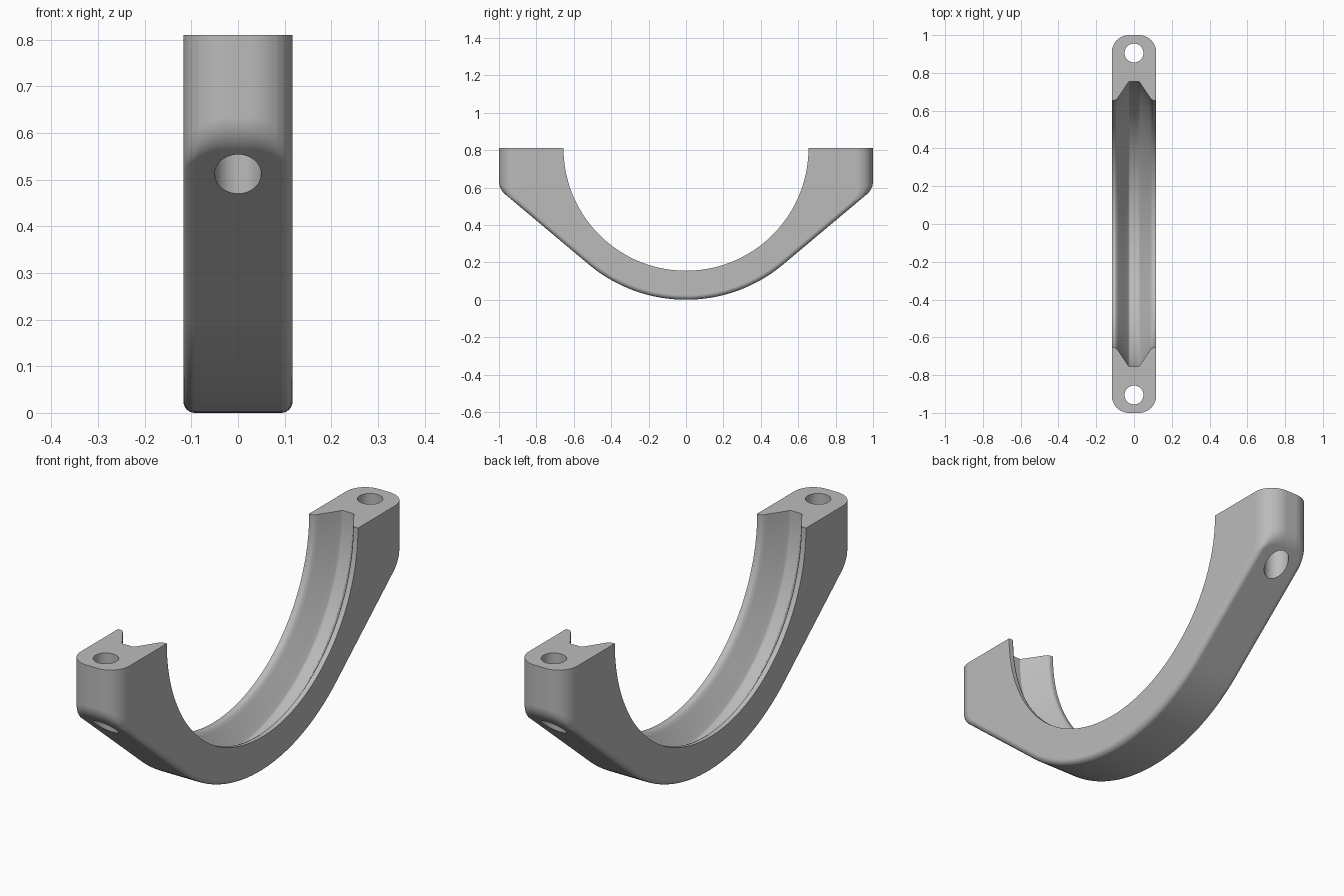
import bpy, bmesh
from math import sin, cos, sqrt, radians

if "Cube" in bpy.data.objects:
    bpy.data.objects.remove(bpy.data.objects["Cube"], do_unlink=True)

HALF = 0.117               # half thickness across x
TOP = 0.81                 # height of the ring centre and the mating face
OUTER = 0.81               # outer ring radius
SLOPE = radians(40)        # angle of the straight flanks
END_R, EDGE_R, KNEE_R = 0.09, 0.025, 0.09
# groove cross-section: distance from the middle, radius
GROOVE = [(0, .755), (.024, .755), (.03, .751), (.085, .668), (.092, .659), (.1, .655), (HALF, .655)]


def rounding(x, r):
    """Inset of a rounded edge of radius r at distance x from the middle."""
    over = min(max(0, x - (HALF - r)), r)
    return r - sqrt(r * r - over * over)


def groove_radius(x):
    for (x0, r0), (x1, r1) in zip(GROOVE, GROOVE[1:]):
        if x <= x1:
            return r0 + (r1 - r0) * (x - x0) / (x1 - x0)
    return GROOVE[-1][1]


def mirrored(half):
    return [(-y, z) for y, z in half[:0:-1]] + half


def section(x):
    """Inner and outer side outlines at distance x from the middle."""
    x = abs(x)
    inset = rounding(x, EDGE_R)
    end = 1 - rounding(x, END_R)
    r = OUTER - inset
    arc = [SLOPE * i / 20 for i in range(21)]
    outer = [(r * sin(a), TOP - r * cos(a)) for a in arc]
    cy = end - KNEE_R
    cz = TOP + (sin(SLOPE) * cy - (r - KNEE_R)) / cos(SLOPE)
    for i in range(9):
        a = SLOPE + (radians(90) - SLOPE) * i / 8
        outer.append((cy + KNEE_R * sin(a), cz - KNEE_R * cos(a)))
    outer.append((end, TOP))
    n = len(outer) - 1
    g = groove_radius(x)
    inner = [(g * sin(radians(90 * i / n)), TOP - g * cos(radians(90 * i / n))) for i in range(n + 1)]
    return mirrored(inner), mirrored(outer)


# stations across the thickness
stations = {x for x, _ in GROOVE}
for r in (END_R, EDGE_R):
    stations |= {round(HALF - r + r * sin(radians(10 * k)), 4) for k in range(10)}
stations |= {-x for x in stations}

# clamp body: lofted sections
bm = bmesh.new()
rows = []
for x in sorted(stations):
    rows.append([[bm.verts.new((x, y, z)) for y, z in line] for line in section(x)])
count = len(rows[0][0])
for (in_a, out_a), (in_b, out_b) in zip(rows, rows[1:]):
    for i in range(count - 1):
        bm.faces.new((in_a[i], in_a[i + 1], in_b[i + 1], in_b[i]))
        bm.faces.new((out_a[i], out_b[i], out_b[i + 1], out_a[i + 1]))
    for i in (0, -1):
        bm.faces.new((in_a[i], in_b[i], out_b[i], out_a[i]))
for inner, outer in (rows[0], rows[-1]):
    for i in range(count - 1):
        bm.faces.new((inner[i], outer[i], outer[i + 1], inner[i + 1]))
bmesh.ops.recalc_face_normals(bm, faces=bm.faces)
mesh = bpy.data.meshes.new("clamp_body")
bm.to_mesh(mesh)
bm.free()
body = bpy.data.objects.new("clamp_body", mesh)
bpy.context.collection.objects.link(body)

grey = bpy.data.materials.new("plain grey")
grey.use_nodes = True
colour = (0.5, 0.5, 0.5, 1)
grey.diffuse_color = colour
grey.node_tree.nodes["Principled BSDF"].inputs["Base Color"].default_value = colour
mesh.materials.append(grey)

# bolt holes
for side in (-1, 1):
    bpy.ops.mesh.primitive_cylinder_add(vertices=48, radius=0.05, depth=1.2, location=(0, side * 0.905, 0.6))
    cutter = bpy.context.object
    cutter.name = "bolt_hole_cutter"
    cutter.hide_render = True
    cutter.data.materials.append(grey)
    bpy.context.view_layer.objects.active = body
    cut = body.modifiers.new("bolt_hole", "BOOLEAN")
    cut.operation = "DIFFERENCE"
    cut.solver = "EXACT"
    cut.object = cutter
    bpy.ops.object.modifier_apply(modifier=cut.name)
    bpy.data.objects.remove(cutter, do_unlink=True)

# smooth shading with crisp edges
bpy.ops.object.select_all(action="DESELECT")
body.select_set(True)
bpy.context.view_layer.objects.active = body
bpy.ops.object.shade_smooth_by_angle(angle=radians(30))
weighted = body.modifiers.new("weighted_normals", "WEIGHTED_NORMAL")
weighted.keep_sharp = True
